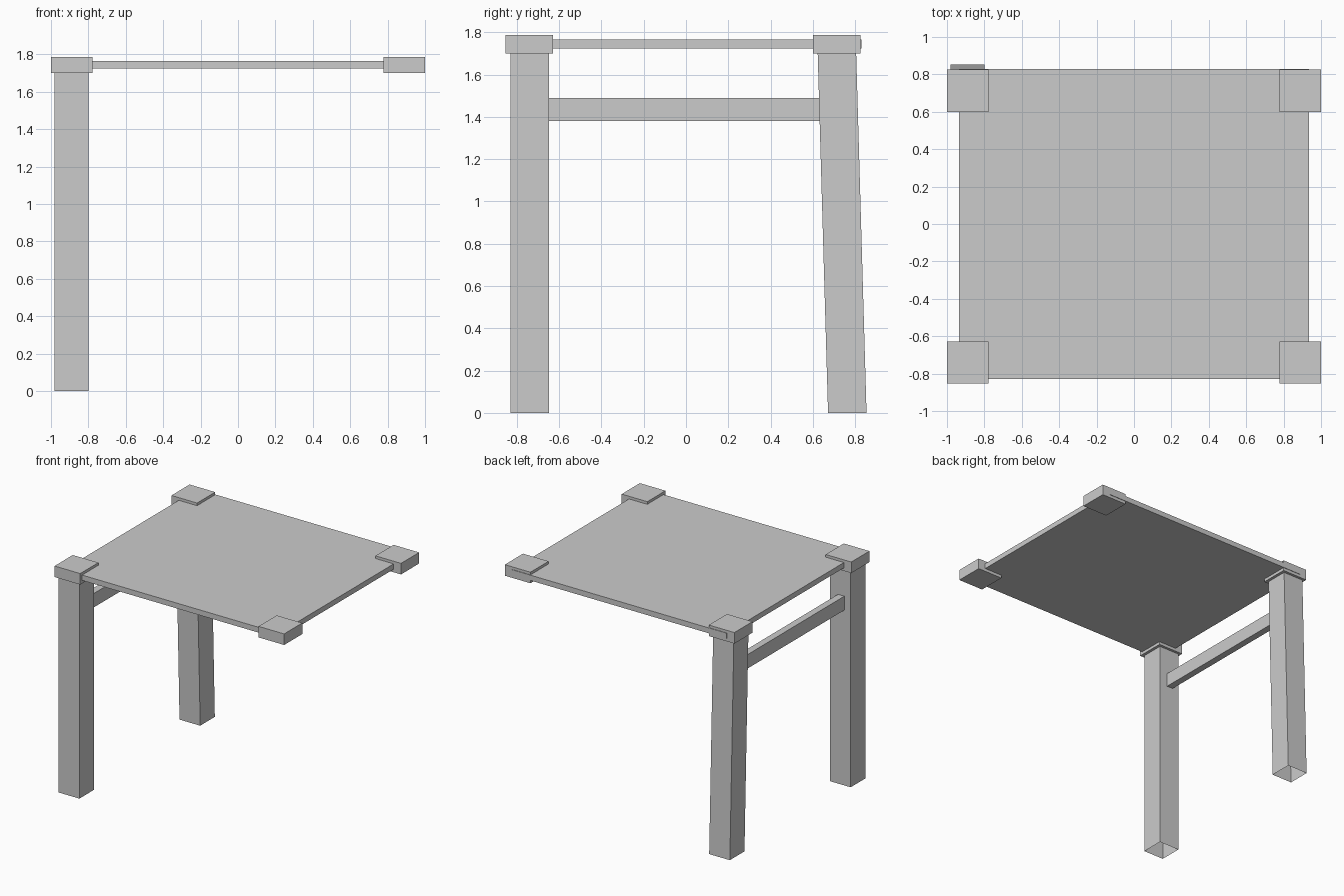
import bpy
import bmesh

if "Cube" in bpy.data.objects:
    bpy.data.objects.remove(bpy.data.objects["Cube"])


def prism(name, low, high, z0, z1, ends=True):
    """Four-sided block between a low and a high rectangle (x0, x1, y0, y1)."""
    bm = bmesh.new()
    rings = []
    for (x0, x1, y0, y1), z in ((low, z0), (high, z1)):
        rings.append([bm.verts.new((x, y, z))
                      for x, y in ((x0, y0), (x1, y0), (x1, y1), (x0, y1))])
    bottom, top = rings
    for i in range(4):
        j = (i + 1) % 4
        bm.faces.new((bottom[i], bottom[j], top[j], top[i]))
    if ends:
        bm.faces.new(bottom[::-1])
        bm.faces.new(top)
    mesh = bpy.data.meshes.new(name)
    bm.to_mesh(mesh)
    bm.free()
    obj = bpy.data.objects.new(name, mesh)
    bpy.context.collection.objects.link(obj)
    return obj


CAP_BOTTOM, CAP_TOP = 1.70, 1.787

# Thin seat panel
panel = (-0.936, 0.936, -0.83, 0.83)
prism("seat_panel", panel, panel, 1.724, 1.766)

# Corner blocks, left and right at front and back
for row, y0, y1 in (("front", -0.854, -0.628), ("back", 0.60, 0.826)):
    for side, x0, x1 in (("left", -1.0, -0.777), ("right", 0.777, 1.0)):
        rect = (x0, x1, y0, y1)
        prism(f"{row}_{side}_corner_block", rect, rect, CAP_BOTTOM, CAP_TOP)

# Hollow legs on the left side: straight in front, raked at the back
front = (-0.98, -0.80, -0.831, -0.649)
prism("front_leg", front, front, 0, CAP_BOTTOM, ends=False)
prism("back_leg", (-0.98, -0.80, 0.672, 0.854), (-0.98, -0.80, 0.623, 0.805),
      0, CAP_BOTTOM, ends=False)

# Side rail joining the two legs
rail = (-0.925, -0.87, -0.65, 0.635)
prism("side_rail", rail, rail, 1.38, 1.49)
